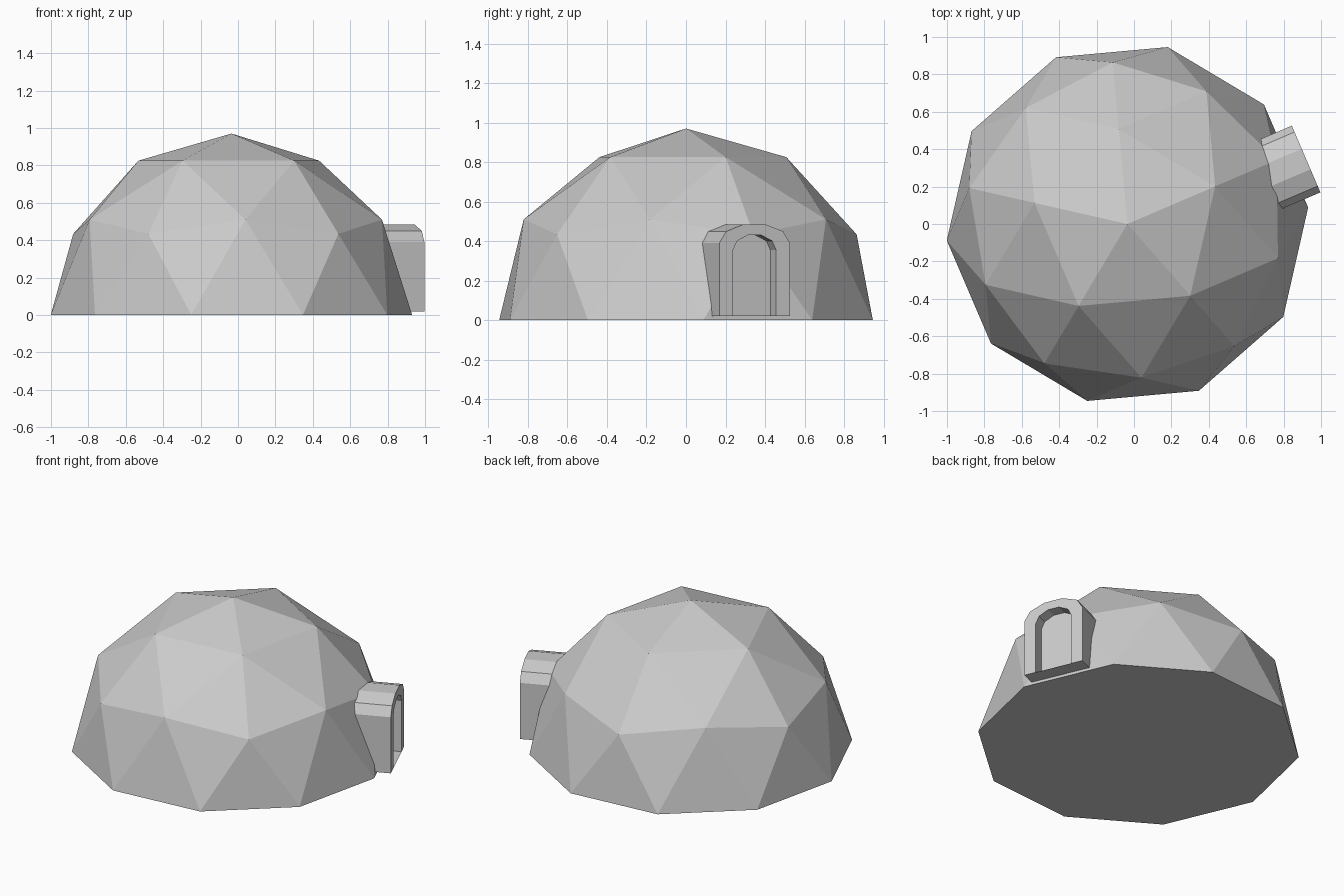
import bpy, bmesh
from math import sin, cos, pi, radians
from mathutils import Matrix

cube = bpy.data.objects.get("Cube")
if cube:
    bpy.data.objects.remove(cube, do_unlink=True)

TURN = radians(23.2)
PLACE = Matrix.Translation((-0.035, 0, 0)) @ Matrix.Rotation(TURN, 4, 'Z')

grey = bpy.data.materials.new("plain_grey")
grey.use_nodes = True
COLOUR = (0.6, 0.6, 0.6, 1)
grey.diffuse_color = COLOUR
grey.node_tree.nodes["Principled BSDF"].inputs["Base Color"].default_value = COLOUR


def add_object(name, bm):
    bmesh.ops.recalc_face_normals(bm, faces=bm.faces)
    bm.transform(PLACE)
    mesh = bpy.data.meshes.new(name)
    bm.to_mesh(mesh)
    bm.free()
    mesh.materials.append(grey)
    obj = bpy.data.objects.new(name, mesh)
    bpy.context.collection.objects.link(obj)
    return obj


def arch(bm, half, spring, rise, x, side=-0.057, base=0.02):
    """Ring of vertices: straight jambs under a five-sided elliptical arch."""
    outline = [(half, base)]
    outline += [(half * cos(i * pi / 5), spring + rise * sin(i * pi / 5)) for i in range(6)]
    outline.append((-half, base))
    return [bm.verts.new((x, side + y, z)) for y, z in outline]


def bridge(bm, a, b):
    for i in range(len(a)):
        j = (i + 1) % len(a)
        bm.faces.new((a[i], a[j], b[j], b[i]))


# Faceted dome: upper half of an icosphere with a closed floor
bm = bmesh.new()
bmesh.ops.create_icosphere(bm, subdivisions=2, radius=0.97)
bmesh.ops.delete(bm, geom=[v for v in bm.verts if v.co.z < -0.01], context='VERTS')
rim = [e for e in bm.edges if e.is_boundary]
for v in {v for e in rim for v in e.verts}:
    v.co.z = 0
bmesh.ops.contextual_create(bm, geom=rim)
add_object("dome", bm)

# Arched entrance with a recessed doorway
bm = bmesh.new()
FRONT = 1.015
rear = arch(bm, 0.194, 0.39, 0.10, 0.65)
front = arch(bm, 0.194, 0.39, 0.10, FRONT)
opening = arch(bm, 0.119, 0.354, 0.08, FRONT)
recess = arch(bm, 0.119, 0.354, 0.08, FRONT - 0.075)
bm.faces.new(rear)
bridge(bm, rear, front)
for i in range(len(front) - 1):
    bm.faces.new((front[i], front[i + 1], opening[i + 1], opening[i]))
# The threshold is level with the underside, so it lies within the lower face
bridge(bm, opening, recess)
bm.faces.new(recess)
for f in [f for f in bm.faces if all(abs(v.co.z - 0.02) < 1e-5 for v in f.verts)]:
    bm.faces.remove(f)
bm.faces.new((rear[0], front[0], opening[0], recess[0], recess[-1], opening[-1], front[-1], rear[-1]))
bm.faces.new((opening[0], opening[-1], recess[-1], recess[0]))
add_object("entrance", bm)
